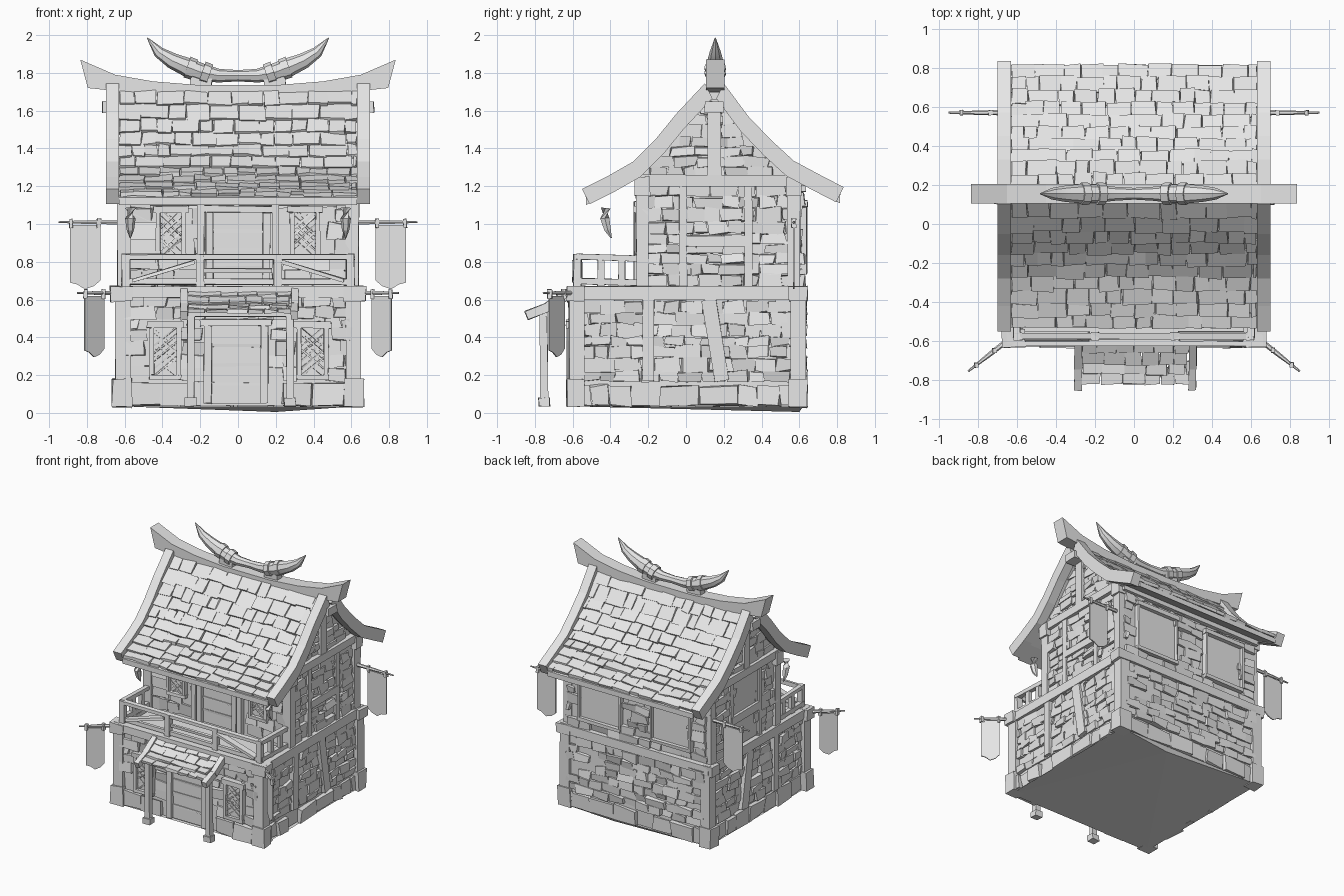
import bpy, bmesh, math, random
from mathutils import Vector, Matrix

random.seed(7)
rnd = random.uniform
cube = bpy.data.objects.get("Cube")
if cube:
    bpy.data.objects.remove(cube)

GREY = (0.8, 0.8, 0.8, 1)
mat = bpy.data.materials.new("pale grey")
mat.use_nodes = True
mat.diffuse_color = GREY
mat.node_tree.nodes["Principled BSDF"].inputs["Base Color"].default_value = GREY


class Part:
    """One named mesh gathered from simple solids."""
    def __init__(self, name):
        self.name, self.bm = name, bmesh.new()

    def block(self, matrix, j=0.0):
        for v in bmesh.ops.create_cube(self.bm, size=1, matrix=matrix)["verts"]:
            v.co += Vector((rnd(-j, j), rnd(-j, j), rnd(-j, j)))

    def box(self, x, y, z, j=0.003):
        mid = [(a + b) / 2 for a, b in (x, y, z)]
        size = [abs(b - a) for a, b in (x, y, z)]
        self.block(Matrix.Translation(mid) @ Matrix.Diagonal((*size, 1)), j)

    def beam(self, p, q, w, d, j=0.003):
        p, q = Vector(p), Vector(q)
        rot = (q - p).to_track_quat("Z", "Y").to_matrix().to_4x4()
        self.block(Matrix.Translation((p + q) / 2) @ rot
                   @ Matrix.Diagonal((w, d, (q - p).length, 1)), j)

    def ribbon(self, top, bottom, place, a, b):
        """Solid strip between two outlines, extruded from a to b."""
        loops = [[self.bm.verts.new(place(u, z, e)) for u, z in pair]
                 for pair in zip(top, bottom) for e in (a, b)]
        rings = [loops[i] + loops[i + 1][::-1] for i in range(0, len(loops), 2)]
        self.skin(rings)

    def tube(self, pts, radii, sides=8):
        pts, rings = [Vector(p) for p in pts], []
        for i, (p, r) in enumerate(zip(pts, radii)):
            t = pts[min(i + 1, len(pts) - 1)] - pts[max(i - 1, 0)]
            rot = t.to_track_quat("Z", "Y")
            rings.append([self.bm.verts.new(p + rot @ Vector((r * math.cos(k * math.tau / sides),
                          r * math.sin(k * math.tau / sides), 0))) for k in range(sides)])
        self.skin(rings)

    def skin(self, rings):
        n = len(rings[0])
        for a, b in zip(rings, rings[1:]):
            for k in range(n):
                self.bm.faces.new((a[k], a[(k + 1) % n], b[(k + 1) % n], b[k]))
        self.bm.faces.new(rings[0][::-1])
        self.bm.faces.new(rings[-1])

    def done(self):
        bmesh.ops.recalc_face_normals(self.bm, faces=self.bm.faces)
        mesh = bpy.data.meshes.new(self.name)
        self.bm.to_mesh(mesh)
        self.bm.free()
        mesh.materials.append(mat)
        ob = bpy.data.objects.new(self.name, mesh)
        bpy.context.scene.collection.objects.link(ob)
        return ob


def along_x(u, z, e):
    return (e, u, z)


def along_y(u, z, e):
    return (u, e, z)


def at(profile, s):
    """Point at fraction s of a polyline with evenly weighted segments."""
    f = min(max(s, 0), 0.9999) * (len(profile) - 1)
    i = int(f)
    return Vector(profile[i]).lerp(Vector(profile[i + 1]), f - i)


def stones(name, axis, plane, u, z, h, w, keep=lambda u, z: True):
    """Rough courses of stone on a wall facing along axis."""
    part, zz, sign = Part(name), z[0], math.copysign(1, plane)
    while zz < z[1] - h * 0.4:
        row, uu = min(h * rnd(0.8, 1.2), z[1] - zz), u[0]
        while uu < u[1] - 0.01:
            wide = min(w * rnd(0.6, 1.4), u[1] - uu)
            if keep(uu + wide / 2, zz + row / 2) and rnd(0, 1) < 0.94:
                us, zs = (uu, uu + wide - 0.003), (zz, zz + row - 0.002)
                ds = (plane - sign * 0.02, plane + sign * rnd(0.006, 0.028))
                part.box(*((ds, us, zs) if axis == "x" else (us, ds, zs)), j=0.01)
            uu += wide
        zz += row
    part.done()


def tiles(name, profile, x, rows, w, thick):
    """Overlapping rough tiles laid along a slope from eave to top."""
    part = Part(name)
    for i in range(rows):
        xx = x[0]
        while xx < x[1] - 0.01:
            wide = min(w * rnd(0.6, 1.4), x[1] - xx)
            a, b = at(profile, (i - rnd(0, 0.2)) / rows), at(profile, (i + 1.15) / rows)
            mid = xx + wide / 2
            part.beam((mid, a.x, a.y + thick * 0.8), (mid, b.x, b.y), wide - 0.004, thick, 0.006)
            xx += wide
    part.done()


# Roof slopes, eave to ridge
slopes = {"front": [(-.53, 1.14), (-.4, 1.205), (-.26, 1.285), (-.14, 1.405), (-.03, 1.54), (.12, 1.7)],
          "back": [(.815, 1.15), (.68, 1.22), (.55, 1.29), (.43, 1.4), (.31, 1.525), (.18, 1.7)]}
section = slopes["front"] + slopes["back"][::-1]


def under_roof(y, z):
    for a, b in zip(section, section[1:]):
        if a[0] <= y <= b[0]:
            return z < a[1] + (b[1] - a[1]) * (y - a[0]) / (b[0] - a[0]) - 0.06
    return False


# Wall cores over a shallow, sagging underside
p = Part("underside")
corners = [p.bm.verts.new(c) for c in ((-.63, -.61, .035), (.63, -.61, .035), (.63, .62, .035), (-.63, .62, .035))]
sag = p.bm.verts.new((.2, .6, .005))
for k in range(4):
    p.bm.faces.new((corners[k], sag, corners[(k + 1) % 4]))
p.bm.faces.new(corners)
p.done()
p = Part("lower_walls")
p.box((-.61, .61), (-.59, .61), (.04, .64), 0)
p.done()
p = Part("upper_walls")
p.box((-.6, .6), (-.23, .6), (.6, 1.24), 0)
gable = [(y, z - 0.04) for y, z in section if -.28 < y < .56]
p.ribbon(gable, [(y, 1.2) for y, z in gable], along_x, -.6, .6)
p.done()

# Openings: centre x, half width, bottom, top, wall plane
doors = [(-.01, .13, .05, .46, -.59), (0, .13, .67, 1.06, -.23)]
windows = [(-.385, .06, .2, .45, -.59), (.395, .06, .2, .45, -.59),
           (-.355, .055, .84, 1.06, -.23), (.355, .055, .84, 1.06, -.23)]
shutters = [(.31, .17, .76, 1.09, .6), (-.31, .16, .76, 1.09, .6)]


def clear_of(group):
    return lambda u, z: not any(abs(u - c) < w + .05 and a - .03 < z < b + .03
                                for c, w, a, b, _ in group)


# Stonework
stones("front_stones", "y", -.59, (-.6, .6), (.17, .63), .065, .12, clear_of([doors[0]] + windows[:2]))
stones("back_stones", "y", .61, (-.6, .6), (.17, .63), .065, .12)
stones("upper_front_stones", "y", -.23, (-.6, .6), (.67, 1.22), .075, .13, clear_of([doors[1]] + windows[2:]))
stones("upper_back_stones", "y", .6, (-.6, .6), (.67, 1.22), .065, .12, clear_of(shutters))
stones("front_plinth", "y", -.6, (-.6, .6), (.04, .17), .12, .16, clear_of(doors[:1]))
stones("back_plinth", "y", .61, (-.6, .6), (.04, .17), .12, .16)
for side, s in (("left", 1), ("right", -1)):
    stones(side + "_stones", "x", s * .61, (-.6, .6), (.17, .63), .06, .11)
    stones(side + "_plinth", "x", s * .615, (-.6, .6), (.04, .17), .12, .15)
    stones(side + "_upper_stones", "x", s * .605, (-.23, .6), (.67, 1.22), .06, .11,
           lambda u, z: s > 0 or abs(u - .16) > .17)
    stones(side + "_gable_stones", "x", s * .6, (-.3, .6), (1.25, 1.62), .06, .1, under_roof)

# Timber frame
p = Part("timber_frame")
for s in (-1, 1):
    for y in (-.58, .595):
        p.box((s * .57, s * .65), (y - .04, y + .04), (.04, .66))
        p.box((s * .56, s * .665), (y - .05, y + .045), (.03, .18), .006)
        p.box((s * .56, s * .675), (y - .05, y + .045), (.59, .67), .006)
    p.box((s * .59, s * .65), (-.61, .63), (.6, .67))
    p.box((s * .6, s * .645), (-.23, -.17), (.17, .6))
    p.beam((s * .625, .19, .17), (s * .625, .12, .6), .045, .08)
    for y in (-.23, .57):
        p.box((s * .57, s * .64), (y - .033, y + .033), (.66, 1.24))
        p.box((s * .56, s * .655), (y - .04, y + .04), (1.15, 1.25))
    for y in (-.015, .33):
        p.box((s * .59, s * .635), (y - .02, y + .02), (.67, 1.2))
    p.box((s * .59, s * .64), (0, .34), (.88, .94))
    p.box((s * .59, s * .645), (-.27, .63), (1.2, 1.26))
    p.box((s * .59, s * .64), (.115, .185), (1.25, 1.66))
    p.box((s * .6, s * .72), (.1, .2), (1.59, 1.65))
    p.box((s * .18, s * .215), (-.275, -.22), (.66, 1.12))
p.box((-.66, .66), (-.625, -.565), (.61, .67))
p.box((-.64, .64), (.59, .64), (.6, .67))
p.box((-.62, .62), (-.265, -.22), (1.1, 1.17))
p.box((-.62, .62), (.58, .635), (1.17, 1.24))
p.done()

# Doors, windows and shutters
frames, panels = Part("opening_frames"), Part("door_and_window_panels")
for group, e in ((doors, .04), (windows, .025), (shutters, .015)):
    for c, w, a, b, y in group:
        out = math.copysign(1, y)
        for s in (-1, 1):
            frames.box((c + s * w, c + s * (w + e)), (y, y + out * .04), (a, b))
        frames.box((c - w - e * 1.5, c + w + e * 1.5), (y, y + out * .045), (b, b + .035))
        panels.box((c - w, c + w), (y, y + out * .015), (a, b), 0)
        if group is not doors:
            frames.box((c - w - e, c + w + e), (y, y + out * .04), (a - .025, a))
        else:
            for k in (.25, .5, .75):
                z = a + (b - a) * k
                panels.box((c - w, c + w), (y, y - .02), (z - .008, z + .008))
        if group is windows:
            for k in range(-2, 3):
                for t in (-.05, .05):
                    z = (a + b) / 2 + k * .04
                    panels.beam((c - w, y - .018, z - t), (c + w, y - .018, z + t), .009, .009)
panels.box((-.6, -.622), (.005, .32), (.68, 1.2), 0)
frames.done()
panels.done()

# Main roof
p = Part("roof_deck")
p.ribbon(section, [(y, z - .04) for y, z in section], along_x, -.63, .63)
p.done()
for name, profile in slopes.items():
    tiles(name + "_roof_tiles", profile, (-.63, .63), 10, .11, .022)
p = Part("barge_boards")
for s in (-1, 1):
    for profile, d in ((slopes["front"], 1), (slopes["back"], -1)):
        top = [(y - d * .02, z + .045) for y, z in profile]
        low = [(y + d * .02, z - .035) for y, z in profile]
        p.ribbon(top, low, along_x, s * .63, s * .7)
p.done()
p = Part("ridge_beam")
half = [(.835, 1.87, 1.72), (.65, 1.79, 1.7), (.45, 1.755, 1.68), (.2, 1.735, 1.67)]
line = [(-x, a, b) for x, a, b in half] + half[::-1]
p.ribbon([(x, a) for x, a, b in line], [(x - math.copysign(.04, x), b) for x, a, b in line],
         along_y, .105, .205)
p.done()

# Ridge horns and their straps
horn, strap = Part("ridge_horns"), Part("horn_straps")
for s in (-1, 1):
    path = [(0, 1.785), (.1, 1.785), (.2, 1.805), (.27, 1.83), (.35, 1.865), (.42, 1.91), (.48, 1.985)]
    horn.tube([(s * x, .155, z) for x, z in path], [.03, .036, .048, .05, .042, .03, .003])
    for x, z in ((.17, 1.797), (.25, 1.823)):
        strap.tube([(s * (x - .02), .155, z - .006), (s * (x + .02), .155, z + .008)], [.056, .058])
    strap.beam((s * .2, .155, 1.69), (s * .19, .155, 1.81), .06, .115)
bpy.context.view_layer.objects.active = horn.done()
bpy.context.object.select_set(True)
bpy.ops.object.shade_smooth_by_angle(angle=math.radians(40))
strap.done()

# Balcony
p = Part("balcony_railing")
for x in (-.595, -.2, .21, .595):
    p.box((x - .022, x + .022), (-.595, -.555), (.66, .84))
for z in (.68, .81):
    p.box((-.61, .61), (-.59, -.56), (z, z + .03))
    for s in (-1, 1):
        p.beam((s * .6, -.58, z + .018), (s * .6, -.24, z + .008), .035, .03)
for s in (-1, 1):
    p.beam((s * .56, -.575, .7), (s * .23, -.575, .8), .05, .02)
    for y in (-.45, -.34):
        p.box((s * .585, s * .615), (y - .018, y + .018), (.66, .83))
p.box((-.18, .18), (-.582, -.568), (.74, .765))
p.done()

# Porch
tiles("porch_tiles", [(-.82, .52), (-.71, .565), (-.6, .64)], (-.265, .285), 4, .085, .02)
p = Part("porch_frame")
for x, lean in ((-.285, .035), (.3, -.025)):
    p.beam((x, -.845, .515), (x, -.72, .565), .04, .05)
    p.beam((x, -.73, .56), (x, -.6, .645), .04, .05)
    p.beam((x + lean, -.75, .04), (x + lean, -.755, .55), .04, .04)
    p.box((x + lean - .03, x + lean + .03), (-.78, -.72), (.035, .08))
p.box((-.28, .3), (-.77, -.735), (.51, .54))
p.done()

# Banners on poles, and claws hanging from the eave
poles, claws = Part("banner_poles"), Part("eave_claws")
for side, s in (("left", 1), ("right", -1)):
    for level, a, b, z, low in (("upper", (.62, .57), (.95, .57), 1.01, .67),
                                ("lower", (.64, -.59), (.85, -.755), .635, .31)):
        a, b = Vector((s * a[0], a[1], z)), Vector((s * b[0], b[1], z))
        poles.tube([a, a.lerp(b, .5), b], [.014, .012, .005], 6)
        for k in (.35, .8):
            poles.beam(a.lerp(b, k) - Vector((0, 0, .03)), a.lerp(b, k) + Vector((0, 0, .018)), .02, .025)
        cloth = Part(f"{side}_{level}_banner")
        ks = (.33, .44, .58, .7, .82)
        hem = (low + .03, low, low - .015, low + .01, low + .02)
        top = [cloth.bm.verts.new(a.lerp(b, k) - Vector((0, 0, .015))) for k in ks]
        end = [cloth.bm.verts.new((*a.lerp(b, k).xy, h)) for k, h in zip(ks, hem)]
        for i in range(len(ks) - 1):
            cloth.bm.faces.new((top[i], top[i + 1], end[i + 1], end[i]))
        solid = cloth.done().modifiers.new("thickness", "SOLIDIFY")
        solid.thickness, solid.offset = .008, 0
    claws.tube([(s * .57, -.425, 1.085), (s * .57, -.43, 1.03), (s * .57, -.415, .97), (s * .57, -.395, .925)],
               [.03, .028, .02, .003], 6)
poles.done()
claws.done()
